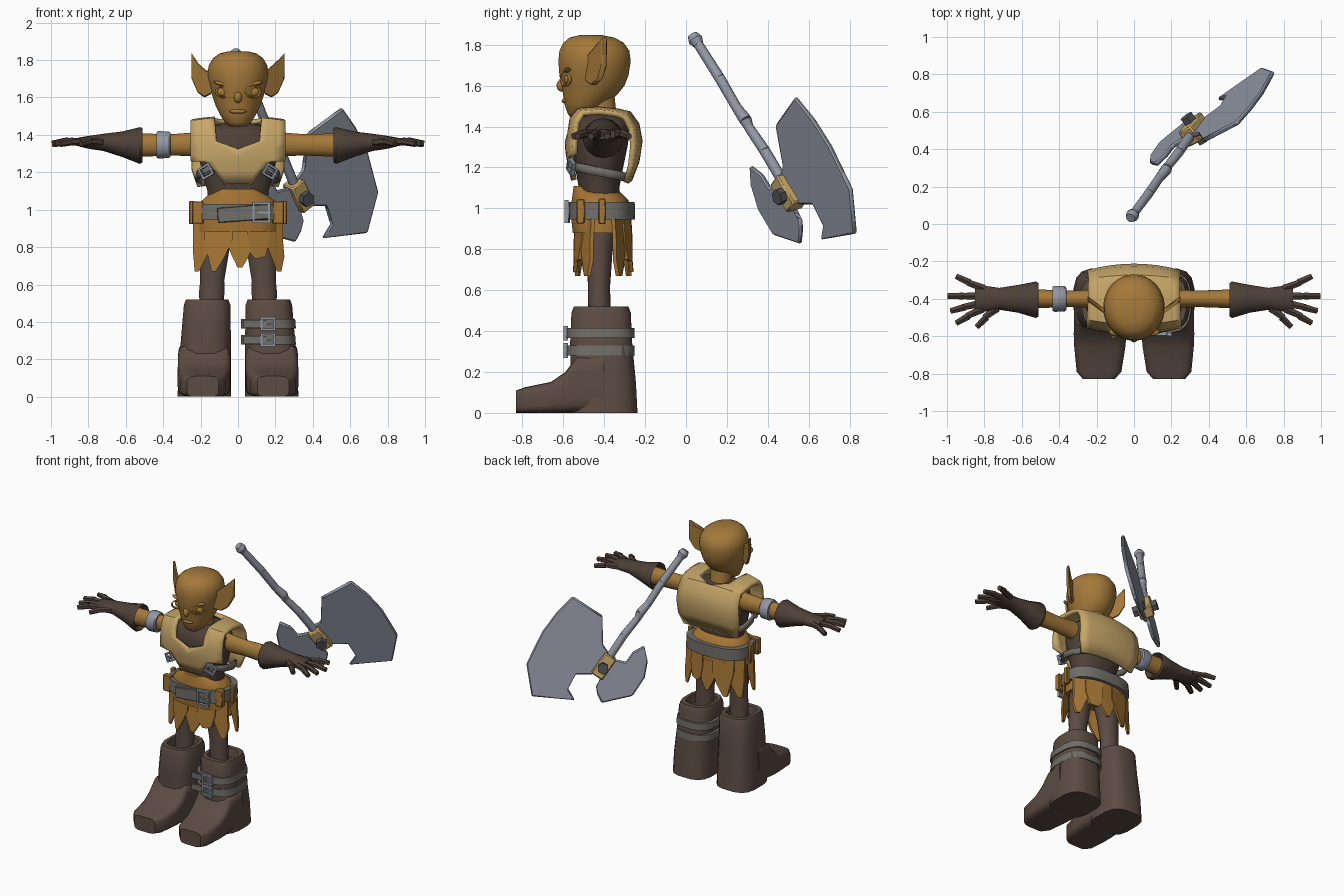
import bpy, bmesh, math
from mathutils import Vector, Matrix

if "Cube" in bpy.data.objects:
    bpy.data.objects.remove(bpy.data.objects["Cube"])


def material(name, *rgb):
    m = bpy.data.materials.new(name)
    m.diffuse_color = [((c / 255 + 0.055) / 1.055) ** 2.4 for c in rgb] + [1]
    m.use_nodes = True
    m.node_tree.nodes["Principled BSDF"].inputs["Base Color"].default_value = m.diffuse_color
    return m


SKIN = material("ochre skin", 164, 121, 58)
CLOTH = material("orange cloth", 165, 117, 52)
TAN = material("tan plate", 198, 166, 105)
BOOT = material("boot brown", 92, 76, 67)
DARK = material("dark leather", 78, 64, 56)
GRAY = material("strap gray", 113, 110, 103)
STEEL = material("blue steel", 146, 151, 164)
IRON = material("dark iron", 82, 83, 86)


def finish(name, bm, mat, angle=40, bevel=0, solid=0, mirror=False):
    bmesh.ops.recalc_face_normals(bm, faces=bm.faces)
    me = bpy.data.meshes.new(name)
    bm.to_mesh(me)
    bm.free()
    me.materials.append(mat)
    ob = bpy.data.objects.new(name, me)
    bpy.context.collection.objects.link(ob)
    if mirror:
        ob.modifiers.new("mirror", 'MIRROR').use_clip = True
    if solid:
        m = ob.modifiers.new("solid", 'SOLIDIFY')
        m.thickness, m.offset = solid, 0
    if bevel:
        ob.modifiers.new("bevel", 'BEVEL').width = bevel
    bpy.context.view_layer.objects.active = ob
    ob.select_set(True)
    bpy.ops.object.shade_smooth_by_angle(angle=math.radians(angle))
    ob.select_set(False)
    return ob


def loft(name, rings, mat, axis='z', n=20, power=1.0, angle=40):
    """Rings are (position on axis, centre 1, centre 2, radius 1, radius 2)."""
    bm, loops = bmesh.new(), []
    for t, c1, c2, r1, r2 in rings:
        loop = []
        for i in range(n):
            a = math.tau * (i + 0.5) / n
            c, s = math.cos(a), math.sin(a)
            u = c1 + r1 * math.copysign(abs(c) ** power, c)
            v = c2 + r2 * math.copysign(abs(s) ** power, s)
            loop.append(bm.verts.new({'z': (u, v, t), 'x': (t, u, v), 'y': (u, t, v)}[axis]))
        loops.append(loop)
    for a, b in zip(loops, loops[1:]):
        for i in range(n):
            j = (i + 1) % n
            bm.faces.new((a[i], a[j], b[j], b[i]))
    bm.faces.new(loops[0])
    bm.faces.new(loops[-1])
    return finish(name, bm, mat, angle)


def prism(name, pts, mat, place, half, bevel=0.0):
    """Extrude a 2D outline by +-half through the mapping place(u, v, w)."""
    bm = bmesh.new()
    a, b = [[bm.verts.new(place(u, v, w)) for u, v in pts] for w in (-half, half)]
    bm.faces.new(a)
    bm.faces.new(b)
    for i in range(len(pts)):
        j = (i + 1) % len(pts)
        bm.faces.new((a[i], a[j], b[j], b[i]))
    bmesh.ops.triangulate(bm, faces=[f for f in bm.faces if len(f.verts) > 4])
    return finish(name, bm, mat, 30, bevel)


def boxes(name, items, mat, mat4=Matrix(), bevel=0.0):
    bm = bmesh.new()
    for c, size in items:
        bmesh.ops.create_cube(bm, size=1, matrix=mat4 @ Matrix.Translation(c) @ Matrix.Diagonal((*size, 1)))
    return finish(name, bm, mat, 30, bevel)


def frame(name, c, w, h, tilt=0, turn=0, t=0.012):
    m = Matrix.Translation(c) @ Matrix.Rotation(turn, 4, 'Z') @ Matrix.Rotation(tilt, 4, 'Y')
    bars = [((k * w / 2, 0, 0), (t, 0.02, h + t)) for k in (-1, 1)]
    bars += [((0, 0, k * h / 2), (w, 0.02, t)) for k in (-1, 1)]
    bars.append(((w * 0.2, -0.004, 0), (w * 0.9, 0.012, t * 0.8)))
    boxes(name, bars, STEEL, m)


def rod(name, p, q, r0, r1, mat, n=8):
    p, q = Vector(p), Vector(q)
    bm = bmesh.new()
    m = Matrix.Translation((p + q) / 2) @ (q - p).to_track_quat('Z', 'Y').to_matrix().to_4x4()
    bmesh.ops.create_cone(bm, cap_ends=True, segments=n, radius1=r0, radius2=r1, depth=(q - p).length, matrix=m)
    return finish(name, bm, mat)


def ball(name, c, size, mat, tilt=0):
    bm = bmesh.new()
    m = Matrix.Translation(c) @ Matrix.Rotation(tilt, 4, 'Y') @ Matrix.Diagonal((*size, 1))
    bmesh.ops.create_uvsphere(bm, u_segments=16, v_segments=10, radius=1, matrix=m)
    return finish(name, bm, mat)


# Head, neck and face
loft("neck", [(1.40, 0, -.40, .085, .08), (1.47, 0, -.41, .07, .07), (1.56, 0, -.43, .08, .08)], SKIN)
loft("head", [(1.445, 0, -.525, .04, .04), (1.465, 0, -.515, .07, .065), (1.51, 0, -.49, .098, .105),
              (1.56, 0, -.467, .122, .135), (1.60, 0, -.455, .135, .155), (1.65, 0, -.45, .15, .17),
              (1.72, 0, -.447, .165, .178), (1.77, 0, -.448, .158, .172), (1.81, 0, -.452, .135, .148),
              (1.835, 0, -.46, .10, .11), (1.847, 0, -.465, .05, .055)], SKIN, n=28, angle=60)
ball("nose", (0, -.607, 1.60), (.022, .026, .03), SKIN)
ball("lips", (0, -.59, 1.525), (.045, .018, .012), SKIN)
for s in (1, -1):
    ball("eye", (s * .08, -.579, 1.63), (.034, .016, .024), SKIN)
    ball("brow", (s * .08, -.578, 1.672), (.055, .022, .012), SKIN, -s * .2)
    bm = bmesh.new()
    ring = [[bm.verts.new((s * .08 + r * 1.3 * math.cos(a), y - .12 * r * math.cos(a) * -6, 1.63 + r * math.sin(a)))
             for a in (math.tau * i / 16 for i in range(16))] for r, y in ((.026, -.590), (.033, -.588))]
    for i in range(16):
        bm.faces.new((ring[0][i], ring[0][i - 1], ring[1][i - 1], ring[1][i]))
    finish("eyelid", bm, SKIN, solid=.012)
    prism("ear", [(.14, 1.74), (.17, 1.745), (.21, 1.78), (.25, 1.84), (.248, 1.70), (.215, 1.625), (.18, 1.60), (.14, 1.62)],
          SKIN, lambda x, z, w: (s * x, -.465 + (x - .16) * .75 + w, z), .014, .006)

# Torso
loft("shirt", [(.90, 0, -.42, .17, .12), (1.10, 0, -.425, .165, .10), (1.18, 0, -.425, .19, .115),
               (1.30, 0, -.42, .215, .135), (1.40, 0, -.41, .21, .14), (1.44, 0, -.40, .16, .12),
               (1.46, 0, -.40, .09, .08)], DARK, power=.85)

# Breastplate: one strip running from the front hem over the shoulders to the back hem
rows = [(-.55, 1.14, 0, .075), (-.565, 1.21, 0, .12), (-.575, 1.265, 0, .17), (-.577, 1.28, 0, .25),
        (-.58, 1.325, 0, .25), (-.575, 1.37, .115, .25), (-.565, 1.44, .12, .25), (-.53, 1.485, .125, .25),
        (-.43, 1.49, .125, .245), (-.33, 1.48, .12, .245), (-.28, 1.465, 0, .24), (-.24, 1.41, 0, .245),
        (-.225, 1.33, 0, .25), (-.24, 1.23, 0, .245), (-.275, 1.14, 0, .215)]
bm, prev = bmesh.new(), None
for y, z, xi, xo in rows:
    row = []
    for k in range(5):
        x = xi + (xo - xi) * k / 4
        q = (x / .25) ** 2
        row.append(bm.verts.new((x, -.4 + (y + .4) * (1 - .2 * q), z - .02 * q)))
    for k in range(4 if prev else 0):
        bm.faces.new((prev[k], prev[k + 1], row[k + 1], row[k]))
    prev = row
finish("breastplate", bm, TAN, 35, solid=.026, mirror=True)

# Side straps with buckles
for s in (1, -1):
    bm, prev = bmesh.new(), None
    for x, y, z in ((.10, -.555, 1.245), (.17, -.55, 1.205), (.212, -.48, 1.19), (.218, -.38, 1.17), (.18, -.28, 1.15)):
        pair = [bm.verts.new((s * x, y, z + k)) for k in (-.022, .022)]
        if prev:
            bm.faces.new((*prev, pair[1], pair[0]))
        prev = pair
    finish("side_strap", bm, GRAY, solid=.016)
    frame("side_buckle", (s * .17, -.562, 1.205), .06, .055, s * .5, s * .35)

# Waist wrap, belt, loops and buckle
loft("waist_wrap", [(.88, 0, -.415, .225, .14), (.97, 0, -.415, .225, .15), (1.04, 0, -.42, .205, .14),
                    (1.075, 0, -.435, .165, .12), (1.11, 0, -.47, .10, .08)], CLOTH, power=.85)
loft("belt", [(.945, 0, -.412, .245, .164), (1.03, 0, -.412, .242, .162)], GRAY, n=28, power=.75)
boxes("belt_flap", [((0, 0, 0), (.28, .02, .08))], GRAY,
      Matrix.Translation((.03, -.577, .98)) @ Matrix.Rotation(-.08, 4, 'Y'), .004)
frame("belt_buckle", (.125, -.585, .985), .085, .10)
for s in (1, -1):
    boxes("belt_loop", [((s * .247, -.41, .985), (.03, .035, .125)), ((s * .215, -.515, .985), (.06, .04, .12))], CLOTH, bevel=.005)

# Skirt of ragged leaves, front and back
leaves = [(-.24, -.14, -.22, .67), (-.18, -.03, -.13, .67), (-.07, .08, .01, .69), (.05, .17, .10, .74), (.14, .24, .22, .67)]
for side, y0 in ((-1, -.535), (1, -.275)):
    for i, (xl, xr, tx, tz) in enumerate(leaves):
        lift = .006 * (i % 2)
        prism("skirt_leaf", [(xl, .95), (xr, .95), (xr, .84), (.4 * xr + .6 * tx + .02, .75), (tx + .012, tz),
                             (tx - .012, tz), (.5 * xl + .5 * tx - .01, .77), (xl, .85)], CLOTH,
              lambda x, z, w: (x, y0 + w + side * (lift - 1.3 * x * x + .06 * (.85 - z)), z), .009)

# Legs and boots
for s in (1, -1):
    loft("leg", [(.42, s * .145, -.42, .06, .055), (.56, s * .14, -.425, .07, .055), (.62, s * .138, -.425, .066, .054),
                 (.78, s * .125, -.425, .08, .065), (.95, s * .10, -.42, .095, .09)], BOOT, n=14)
    loft("boot_shaft", [(0, s * .18, -.40, .145, .165), (.15, s * .178, -.405, .142, .162), (.35, s * .17, -.415, .133, .153),
                        (.49, s * .165, -.415, .126, .147), (.52, s * .165, -.415, .115, .135),
                        (.52, s * .165, -.415, .09, .10), (.46, s * .165, -.415, .08, .09)], BOOT, n=16, power=.65)
    loft("boot_foot", [(-.83, s * .188, .055, .085, .055), (-.79, s * .187, .0625, .12, .0625), (-.66, s * .183, .076, .137, .076),
                       (-.59, s * .181, .10, .142, .10), (-.53, s * .18, .14, .142, .14), (-.40, s * .18, .15, .142, .15)],
         BOOT, axis='y', n=20, power=.4)

# Straps around one boot
for z in (.39, .305):
    loft("boot_strap", [(z - .025, .163, -.417, .148, .168), (z + .025, .161, -.417, .146, .166)], GRAY, n=20, power=.7)
    frame("boot_buckle", (.16, -.588, z), .07, .06)
    boxes("boot_strap_end", [((.09, -.583, z), (.12, .014, .042))], GRAY)

# Arms, gauntlets and hands
fingers = [(.83, -.345, .95, -.28), (.85, -.385, .995, -.385), (.85, -.425, .98, -.465), (.84, -.455, .95, -.53), (.76, -.45, .84, -.55)]
for s in (1, -1):
    loft("arm", [(s * .19, -.40, 1.35, .05, .068), (s * .35, -.40, 1.347, .045, .058), (s * .54, -.40, 1.345, .052, .064)], SKIN, 'x', 16)
    loft("gauntlet", [(s * .54, -.405, 1.345, .06, .07), (s * .51, -.405, 1.345, .092, .092), (s * .525, -.405, 1.343, .10, .098),
                      (s * .62, -.40, 1.35, .076, .068), (s * .72, -.40, 1.36, .06, .046), (s * .79, -.40, 1.36, .07, .036),
                      (s * .85, -.40, 1.362, .065, .024)], DARK, 'x', 14)
    for x0, y0, x1, y1 in fingers:
        mx, my = (x0 + x1) / 2, (y0 + y1) / 2
        rod("finger_base", (s * (x0 - .03), y0, 1.362), (s * mx, my, 1.365), .023, .019, DARK, 6)
        rod("finger_tip", (s * (mx - .01), my, 1.366), (s * x1, y1, 1.352), .021, .017, DARK, 6)
loft("armband", [(-.435, -.40, 1.347, .066, .07), (-.425, -.40, 1.347, .071, .075), (-.37, -.40, 1.347, .069, .072),
                 (-.362, -.40, 1.347, .06, .066)], STEEL, 'x', 16)

# Axe: a runs up the handle, b towards the large blade, n through the flat
O = Vector((.325, .505, 1.08))
H = Vector((-.356, -.49, .795)).normalized()
V = Vector((.734, .376, .560)).normalized()
N = H.cross(V).normalized()


def axe(a, b, w=0.0):
    return O + H * a + V * b + N * w


prism("large_blade", [(.272, .443), (.12, .47), (-.051, .473), (-.289, .434), (-.451, .277), (-.307, .022), (-.27, .10), (-.261, .174),
                      (-.157, .115), (-.09, .02), (.09, .02), (.114, .082), (.149, .181), (.21, .20), (.276, .20)], STEEL, axe, .012, .008)
prism("small_blade", [(.267, -.147), (.19, -.11), (.105, -.11), (.07, -.02), (-.05, -.02), (-.05, -.10), (-.142, -.035),
                      (-.19, -.08), (-.221, -.136), (-.062, -.281), (.088, -.277), (.19, -.23)], STEEL, axe, .012, .008)
prism("axe_block", [(-.085, -.045), (.085, -.045), (.085, .045), (-.085, .045)], TAN, axe, .05, .008)
rod("axe_bolt", axe(-.01, 0, -.085), axe(-.01, 0, .085), .04, .04, IRON, 6)
stops = [(.05, .027, 0), (.25, .027, .006), (.40, .024, -.004), (.44, .031, .004), (.52, .025, -.004), (.70, .026, .004), (.93, .024, 0)]
for (a0, r0, b0), (a1, r1, b1) in zip(stops, stops[1:]):
    rod("axe_handle", axe(a0, b0), axe(a1, b1), r0, r1, STEEL, 10)
rod("axe_pommel", axe(.905, 0), axe(.935, 0), .026, .036, STEEL, 10)
rod("axe_pommel_cap", axe(.935, 0), axe(.965, 0), .036, .026, STEEL, 10)
